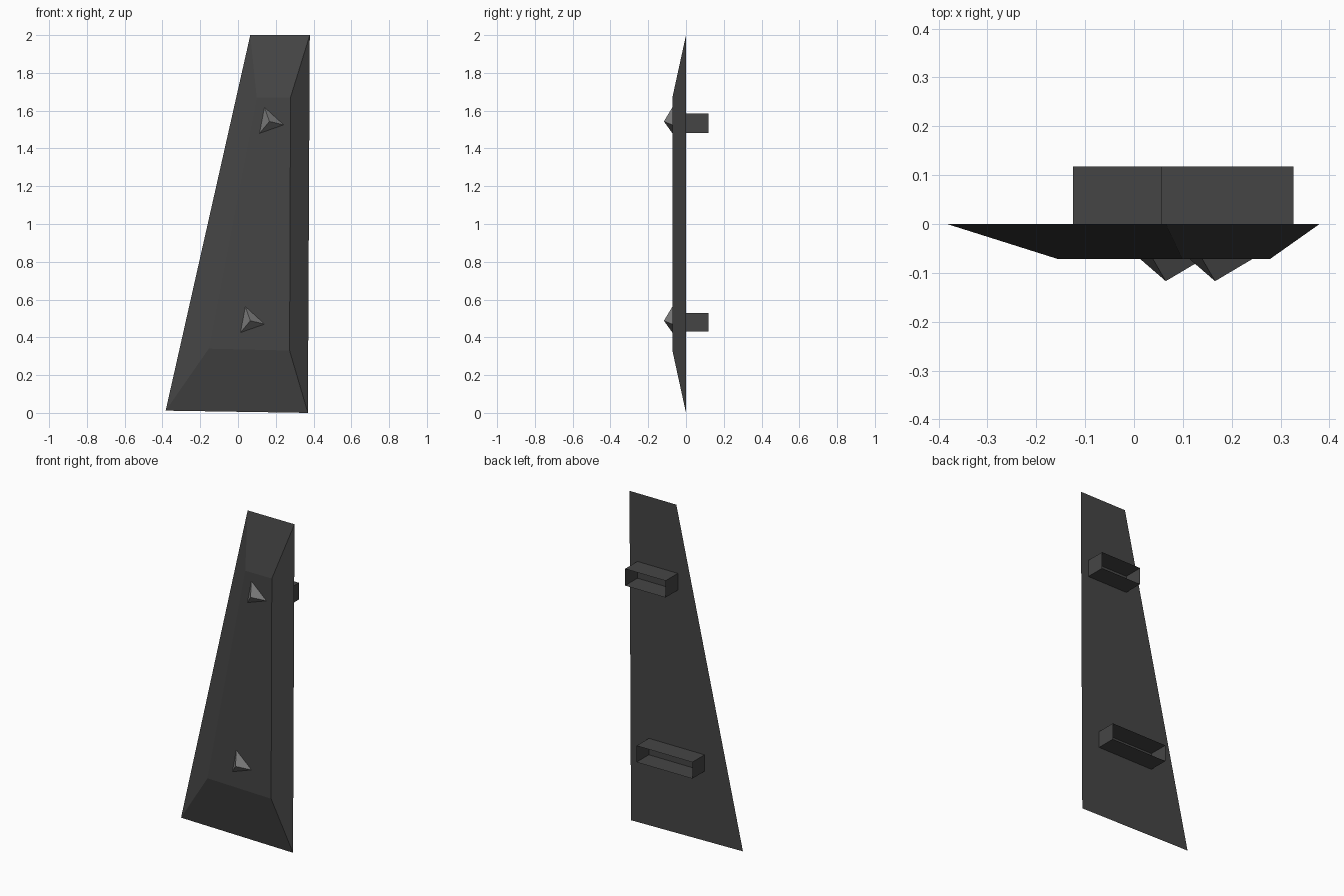
import bpy

if "Cube" in bpy.data.objects:
    bpy.data.objects.remove(bpy.data.objects["Cube"])


def material(name, value):
    mat = bpy.data.materials.new(name)
    mat.diffuse_color = (value, value, value, 1)
    mat.use_nodes = True
    mat.node_tree.nodes["Principled BSDF"].inputs["Base Color"].default_value = mat.diffuse_color
    return mat


def add_mesh(name, verts, faces, mat):
    mesh = bpy.data.meshes.new(name)
    mesh.from_pydata(verts, [], faces)
    mesh.materials.append(mat)
    obj = bpy.data.objects.new(name, mesh)
    bpy.context.collection.objects.link(obj)
    return obj


def ring(points, y):
    return [(x, y, z) for x, z in points]


def side_faces(n):
    return [(i, (i + 1) % n, n + (i + 1) % n, n + i) for i in range(n)]


dark = material("dark_metal", 0.06)
light = material("stud_metal", 0.2)
FRONT, BACK = -0.072, 0.118

# Tapered plate with wide bevels around its raised front
outline = [(-0.383, 0.012), (0.37, 0.0), (0.38, 2.0), (0.065, 2.0)]
raised = [(-0.155, 0.34), (0.273, 0.33), (0.278, 1.67), (0.099, 1.67)]
add_mesh("armour_plate", ring(outline, 0) + ring(raised, FRONT),
         side_faces(4) + [(3, 2, 1, 0), (4, 5, 6, 7)], dark)

# Three-sided pyramid studs on the front
base = [(-0.052, -0.063), (0.076, -0.018), (-0.026, 0.075)]
for name, cx, cz in (("lower_stud", 0.065, 0.488), ("upper_stud", 0.166, 1.543)):
    pts = ring([(cx + x, cz + z) for x, z in base], FRONT)
    add_mesh(name, pts + [(cx, -0.117, cz)],
             [(0, 1, 3), (1, 2, 3), (2, 0, 3)], light)

# Open-ended thin-walled brackets on the back
for name, x0, x1, z0, z1 in (("lower_bracket", -0.125, 0.25, 0.43, 0.53),
                             ("upper_bracket", 0.055, 0.327, 1.483, 1.585)):
    rect = [(x0, z0), (x1, z0), (x1, z1), (x0, z1)]
    add_mesh(name, ring(rect, BACK) + ring(rect, 0), side_faces(4), dark)
